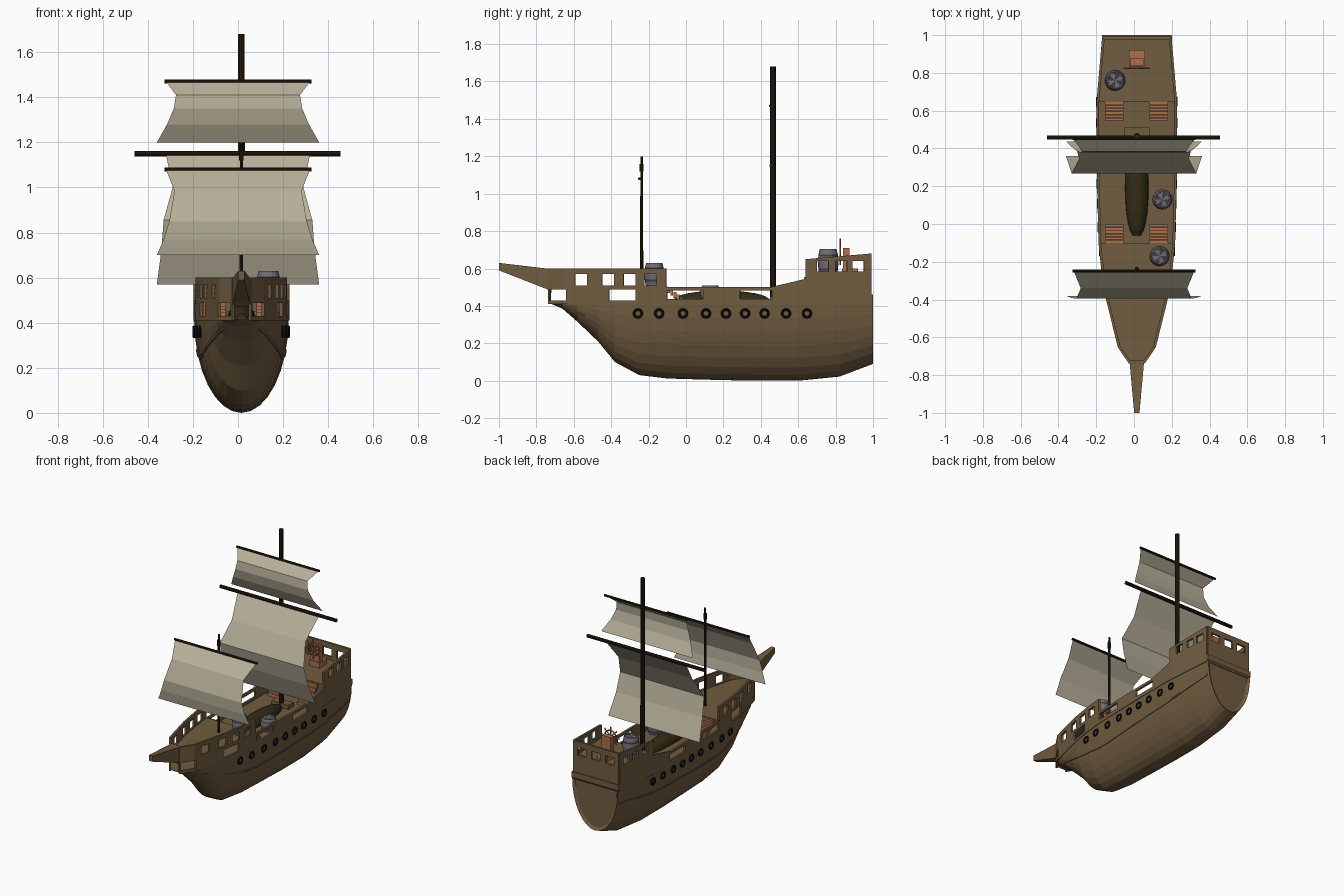
import bpy, bmesh, math
from mathutils import Matrix, Vector

if "Cube" in bpy.data.objects:
    bpy.data.objects.remove(bpy.data.objects["Cube"])

CX = 0.015  # centreline of the hull


def material(name, rgb):
    m = bpy.data.materials.new(name)
    m.use_nodes = True
    m.diffuse_color = (*rgb, 1)
    m.node_tree.nodes["Principled BSDF"].inputs["Base Color"].default_value = (*rgb, 1)
    return m


WOOD = material("hull wood", (0.165, 0.108, 0.052))
CLOTH = material("sail cloth", (0.47, 0.43, 0.32))
DARK = material("dark mast wood", (0.02, 0.012, 0.005))
BOAT = material("boat brown", (0.035, 0.025, 0.008))
ORANGE = material("orange wood", (0.42, 0.16, 0.075))
GREY = material("barrel grey", (0.17, 0.15, 0.18))
IRON = material("barrel iron", (0.05, 0.045, 0.055))
BLACK = material("porthole black", (0.006, 0.006, 0.006))


def interp(table, u):
    for (a, p), (b, q) in zip(table, table[1:]):
        if u <= b:
            return p + (q - p) * max(0, (u - a) / (b - a))
    return table[-1][1]


def finish(name, bm, *mats):
    bmesh.ops.recalc_face_normals(bm, faces=bm.faces)
    me = bpy.data.meshes.new(name)
    bm.to_mesh(me)
    bm.free()
    for m in mats:
        me.materials.append(m)
    ob = bpy.data.objects.new(name, me)
    bpy.context.collection.objects.link(ob)
    return ob


def loft(bm, rings, closed=True, caps=True):
    vs = [[bm.verts.new(p) for p in r] for r in rings]
    n = len(vs[0])
    for a, b in zip(vs, vs[1:]):
        for i in range(n if closed else n - 1):
            j = (i + 1) % n
            bm.faces.new((a[i], a[j], b[j], b[i]))
    return [bm.faces.new(r) for r in (vs[0], vs[-1])] if caps else []


def box(name, mat, lo, hi):
    bm = bmesh.new()
    (x0, y0, z0), (x1, y1, z1) = lo, hi
    loft(bm, [[(x0, y0, z), (x1, y0, z), (x1, y1, z), (x0, y1, z)] for z in (z0, z1)])
    return finish(name, bm, mat)


def rod(name, mat, a, b, r0, r1=None, sides=10):
    a, b = Vector(a), Vector(b)
    bm = bmesh.new()
    rot = (b - a).to_track_quat('Z', 'Y').to_matrix().to_4x4()
    bmesh.ops.create_cone(bm, cap_ends=True, segments=sides, radius1=r0, radius2=r1 or r0,
                          depth=(b - a).length, matrix=Matrix.Translation((a + b) / 2) @ rot)
    return finish(name, bm, mat)


# Hull: half breadth and keel height along the length
BREADTH = [(-.74, .037), (-.65, .098), (-.4, .16), (-.24, .186), (-.1, .2),
           (.3, .21), (.65, .21), (1, .18)]
KEEL = [(-.73, .415), (-.66, .385), (-.58, .315), (-.47, .21), (-.38, .1), (-.25, .03),
        (-.1, .012), (.1, .006), (.35, 0), (.6, 0), (.82, .022), (1, .09)]
DECK = .42


def breadth(y):
    return interp(BREADTH, y)


def side_x(y, z):
    t = (z - interp(KEEL, y)) / (DECK - interp(KEEL, y))
    return breadth(y) * math.sqrt(max(0, 1 - (1 - min(t, 1)) ** 2))


bm = bmesh.new()
rings = []
for y, k in KEEL:
    angles = [math.pi * i / 16 for i in range(17)]
    rings.append([(CX + breadth(y) * math.cos(a), y, DECK - (DECK - k) * math.sin(a)) for a in angles])
stern = loft(bm, rings)[1]
bmesh.ops.recalc_face_normals(bm, faces=bm.faces)
bmesh.ops.inset_individual(bm, faces=[stern], thickness=.02, depth=-.012)
finish("hull", bm, WOOD)

# Raised plank line along each side
WALE = [(-.62, .37), (-.35, .28), (-.1, .235), (.3, .25), (.6, .26), (.98, .31)]
for s, side in ((-1, "right"), (1, "left")):
    bm = bmesh.new()
    rings = []
    for i in range(21):
        y = -.62 + 1.6 * i / 20
        z = interp(WALE, y)
        rings.append([(CX + s * (side_x(y, z + dz) + o), y, z + dz)
                      for dz, o in ((0, -.006), (0, .004), (.012, .004), (.012, -.006))])
    loft(bm, rings)
    finish(side + "_wale", bm, WOOD)


# Raised decks shaped to the hull outline
def deck(name, y0, y1, z0, z1):
    ys = sorted({y0, y1} | {y for y, _ in BREADTH if y0 < y < y1})
    bm = bmesh.new()
    loft(bm, [[(CX + s * (breadth(y) - .004), y, z) for s, z in ((-1, z0), (1, z0), (1, z1), (-1, z1))]
              for y in ys])
    finish(name, bm, WOOD)


deck("forecastle_deck", -.735, -.1, .49, .505)
deck("quarter_deck", .645, .98, .41, .56)


# Bulwark walls: a grid of cells with the openings left out
def wall(name, place, us, zs, top, openings):
    us = sorted(set(us) | {u for o in openings for u in o[:2]})
    bm = bmesh.new()
    for u0, u1 in zip(us, us[1:]):
        for i, (z0, z1) in enumerate(zip(zs, zs[1:])):
            um, zm = (u0 + u1) / 2, (z0 + z1) / 2
            if any(a < um < b and c < zm < d for a, b, c, d in openings):
                continue
            last = i == len(zs) - 2
            bm.faces.new([bm.verts.new(place(u, z)) for u, z in
                          ((u0, z0), (u1, z0), (u1, top(u1) if last else z1), (u0, top(u0) if last else z1))])
    bmesh.ops.remove_doubles(bm, verts=bm.verts, dist=.0005)
    mod = finish(name, bm, WOOD).modifiers.new("thickness", 'SOLIDIFY')
    mod.thickness, mod.offset = .014, 0


def stations(y0, y1):
    return [y0, y1] + [y for y, _ in BREADTH if y0 < y < y1]


def stern_top(y):
    return .65 + .03 * (y - .64) / .35


fore_windows = [(y - .032, y + .032, .51, .57) for y in (-.56, -.415, -.3, -.19)]
fore_slots = [(-.725, -.64, .43, .488), (-.41, -.27, .43, .488)]
waist_slots = [(-.1, .09, .437, .482), (.29, .46, .437, .482)]
stern_windows = [(y - .03, y + .03, .585, .64) for y in (.73, .83, .92)]
for s, side in ((-1, "right"), (1, "left")):
    def place(y, z, s=s):
        return (CX + s * (breadth(y) - .004), y, z)
    wall(side + "_fore_bulwark", place, stations(-.735, -.105), [.41, .43, .488, .51, .57, .6],
         lambda y: .6, fore_windows + fore_slots)
    wall(side + "_waist_bulwark", place, stations(-.105, .645) + [.45], [.41, .437, .482, .5],
         lambda y: .5 + .045 * max(0, y - .45) / .19, waist_slots)
    wall(side + "_stern_bulwark", place, stations(.64, .985), [.41, .585, .64, .67],
         stern_top, stern_windows)
wall("stern_rail", lambda x, z: (CX + x, .985, z), [-.177, .177], [.41, .585, .64, .68],
     lambda x: .68, [(x - .035, x + .035, .585, .64) for x in (-.11, 0, .11)])
box("stern_ledge", WOOD, (CX - .185, .975, .42), (CX + .185, 1, .46))

# Bowsprit
bm = bmesh.new()
loft(bm, [[(CX - h, y, z0), (CX + h, y, z0), (CX + h, y, z1), (CX - h, y, z1)]
          for y, h, z0, z1 in ((-.72, .042, .47, .6), (-.745, .037, .49, .6), (-1, .014, .59, .63))])
finish("bowsprit", bm, WOOD)

# Portholes
for s, side in ((-1, "right"), (1, "left")):
    for i, y in enumerate((-.257, -.144, -.016, .107, .214, .316, .42, .535, .647)):
        bpy.ops.mesh.primitive_torus_add(location=(CX + s * (side_x(y, .36) + .002), y, .36),
                                         rotation=(0, math.pi / 2, 0), major_radius=.021,
                                         minor_radius=.007, major_segments=12, minor_segments=6)
        ob = bpy.context.object
        ob.name = f"{side}_porthole_{i + 1}"
        ob.data.materials.append(BLACK)

# Masts and yards
rod("main_mast", DARK, (CX, .465, .42), (CX, .465, 1.68), .017, .015)
rod("fore_mast", DARK, (CX, -.237, .5), (CX, -.237, 1.2), .009, .007)
rod("fore_mast_collar", DARK, (CX, -.237, 1.12), (CX, -.237, 1.16), .011)
box("mast_step", WOOD, (CX - .067, .45, .42), (CX + .067, .51, .45))
rod("main_yard", DARK, (-.46, .458, 1.15), (.455, .458, 1.15), .012)
rod("top_yard", DARK, (-.325, .452, 1.47), (.325, .452, 1.47), .008)
rod("fore_yard", DARK, (-.325, -.248, 1.08), (.325, -.248, 1.08), .008)


# Sails: rows of half width, y and z
def sail(name, rows):
    bm = bmesh.new()
    loft(bm, [[(-h, y, z), (h, y, z)] for h, y, z in rows], closed=False, caps=False)
    finish(name, bm, CLOTH)


sail("top_sail", [(.32, .452, 1.47), (.275, .385, 1.41), (.285, .378, 1.35), (.315, .395, 1.28), (.36, .438, 1.2)])
sail("main_sail", [(.32, .455, 1.15), (.29, .345, 1), (.33, .268, .855), (.34, .3, .72), (.36, .36, .57)])
sail("fore_sail", [(.32, -.248, 1.08), (.282, -.34, .985), (.305, -.395, .85), (.33, -.392, .77), (.36, -.38, .7)])


# Stairs between the decks
def stairs(name, x, y_low, y_high, top, steps=6):
    run = (y_high - y_low) / steps
    for i in range(steps):
        a, b = sorted((y_low + run * (i + .12), y_low + run * (i + 1)))
        z = DECK + (top - DECK) * (i + 1) / steps
        box(f"{name}_{i + 1}", ORANGE, (x - .049, a, max(DECK, z - .03)), (x + .049, b, z))


for x, side in ((CX - .12, "right"), (CX + .115, "left")):
    stairs(side + "_fore_step", x, 0, -.1, .5)
    stairs(side + "_aft_step", x, .545, .645, .555)

# Upturned boat on the main deck
bm = bmesh.new()
rings = []
for i in range(1, 12):
    c = math.cos(math.pi * i / 12)
    r = math.sin(math.pi * i / 12) ** .8
    rings.append([(CX + .062 * r * math.cos(math.pi * j / 10), .19 - .26 * c,
                   DECK + .062 * r * math.sin(math.pi * j / 10)) for j in range(11)])
loft(bm, rings)
finish("upturned_boat", bm, BOAT)


# Barrels with hoops and a lid in alternating wedges
def barrel(name, x, y, z, h, r, sides=16):
    bm = bmesh.new()
    profile = [(.8, 0), (.92, .2), (.94, .28), (1, .5), (.94, .72), (.92, .8), (.8, 1), (.7, 1), (.68, .95)]
    loft(bm, [[(x + r * p * math.cos(math.tau * i / sides), y + r * p * math.sin(math.tau * i / sides),
                z + h * q) for i in range(sides)] for p, q in profile], caps=False)
    bm.verts.ensure_lookup_table()
    rim = bm.verts[-sides:]
    mid = bm.verts.new((x, y, z + h * .95))
    for i in range(sides):
        f = bm.faces.new((rim[i], rim[(i + 1) % sides], mid))
        f.material_index = i // 2 % 2
    for f in bm.faces:
        t = (f.calc_center_median().z - z) / h
        if .2 < t < .28 or .72 < t < .8:
            f.material_index = 1
    finish(name, bm, GREY, IRON)


barrel("quarter_deck_barrel", -.1, .76, .56, .145, .056)
barrel("main_deck_barrel", .15, .13, .42, .09, .054)
barrel("forecastle_barrel", .135, -.17, .505, .125, .054)

# Steering wheel and its stand
box("wheel_stand", ORANGE, (CX - .035, .84, .56), (CX + .035, .875, .71))
box("wheel_stand_foot", ORANGE, (CX - .042, .835, .56), (CX + .042, .92, .6))
bpy.ops.mesh.primitive_torus_add(location=(CX, .825, .69), rotation=(math.pi / 2, 0, 0), major_radius=.045,
                                 minor_radius=.005, major_segments=16, minor_segments=6)
wheel = bpy.context.object
wheel.name = "wheel_rim"
wheel.data.materials.append(ORANGE)
for i in range(4):
    d = Vector((math.cos(math.pi * i / 4), 0, math.sin(math.pi * i / 4))) * .07
    c = Vector((CX, .825, .69))
    rod(f"wheel_spoke_{i + 1}", ORANGE, c - d, c + d, .004, sides=6)
